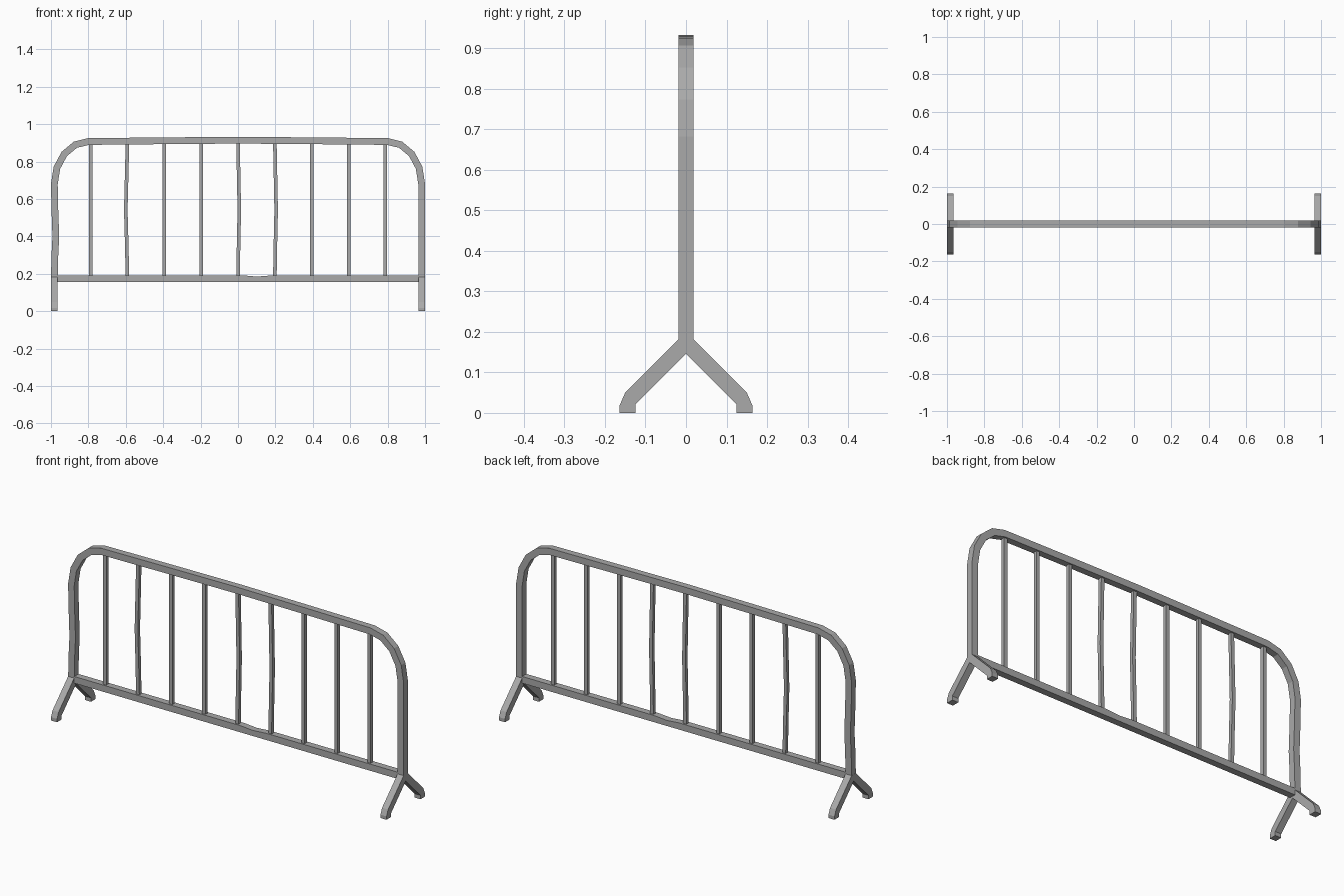
import bpy, bmesh, math
from mathutils import Vector

cube = bpy.data.objects.get("Cube")
if cube:
    bpy.data.objects.remove(cube)

steel = bpy.data.materials.new("galvanised_grey")
steel.use_nodes = True
GREY = (0.4, 0.4, 0.4, 1)
steel.diffuse_color = GREY
steel.node_tree.nodes["Principled BSDF"].inputs["Base Color"].default_value = GREY


def finish(name, bm):
    bmesh.ops.recalc_face_normals(bm, faces=bm.faces)
    mesh = bpy.data.meshes.new(name)
    bm.to_mesh(mesh)
    bm.free()
    mesh.materials.append(steel)
    obj = bpy.data.objects.new(name, mesh)
    bpy.context.collection.objects.link(obj)
    return obj


def square_tube(name, path, half):
    """Sweep a square section along an (x, z) path with mitred corners."""
    bm = bmesh.new()
    pts = [Vector(p) for p in path]
    rings = []
    for i, p in enumerate(pts):
        before = (p - pts[max(i - 1, 0)]).normalized()
        after = (pts[min(i + 1, len(pts) - 1)] - p).normalized()
        tangent = (before + after).normalized()
        miter = half / max(tangent.dot(after if after.length else before), 0.5)
        side = Vector((-tangent.y, tangent.x)) * miter
        rings.append([bm.verts.new((p.x + s * side.x, y, p.y + s * side.y))
                      for s, y in ((-1, -half), (1, -half), (1, half), (-1, half))])
    for a, b in zip(rings, rings[1:]):
        for k in range(4):
            n = (k + 1) % 4
            bm.faces.new((a[k], a[n], b[n], b[k]))
    bm.faces.new(rings[0])
    bm.faces.new(rings[-1])
    return finish(name, bm)


HALF = 0.018
EDGE = 1 - HALF

# Outer hoop: left and right posts, rounded corners, slightly bowed top
corner = [(0.8 + (EDGE - 0.8) * math.cos(a), 0.68 + 0.227 * math.sin(a))
          for a in (math.radians(22.5 * i) for i in range(5))]
hoop = [(-EDGE, 0.17), (-EDGE + 0.003, 0.3), (-EDGE + 0.008, 0.4), (-EDGE + 0.003, 0.54)]
hoop += [(-x, z) for x, z in corner]
hoop += [(-0.39, 0.911), (0, 0.914), (0.39, 0.911)]
hoop += corner[::-1] + [(EDGE, 0.17)]
square_tube("outer_hoop", hoop, HALF)

# Bottom rail with a small dent in its upper face
rail = square_tube("bottom_rail", [(x, 0.173) for x in (-EDGE, 0.03, 0.1, 0.18, EDGE)], HALF)
for v in rail.data.vertices:
    if abs(v.co.x - 0.1) < 0.01 and v.co.z > 0.173:
        v.co.z -= 0.006

# Upright bars, a few of them bent sideways
bends = {-3: -0.009, 0: 0.007, 1: 0.007}
for i in range(-4, 5):
    x, bend = i * 0.197, bends.get(i, 0)
    path = [(x, 0.18)]
    if bend:
        path += [(x + bend * 0.5, 0.38), (x + bend, 0.54), (x + bend * 0.5, 0.72)]
    path.append((x, 0.905))
    square_tube("upright_bar", path, 0.0095)

# Forked feet at both ends
half_fork = [(HALF, 0.182), (0.15, 0.05), (0.164, 0.018), (0.164, 0), (0.125, 0), (0.125, 0.021)]
outline = half_fork + [(0, 0.146)] + [(-y, z) for y, z in half_fork[::-1]]
for name, cx in (("left_foot", EDGE), ("right_foot", -EDGE)):
    bm = bmesh.new()
    face = bm.faces.new([bm.verts.new((cx - HALF, y, z)) for y, z in outline])
    out = bmesh.ops.extrude_face_region(bm, geom=[face])
    bmesh.ops.translate(bm, vec=(2 * HALF, 0, 0),
                        verts=[v for v in out["geom"] if isinstance(v, bmesh.types.BMVert)])
    if not any(f.normal.x < 0 for f in bm.faces):
        bm.faces.new([v for v in face.verts])
    finish(name, bm)
